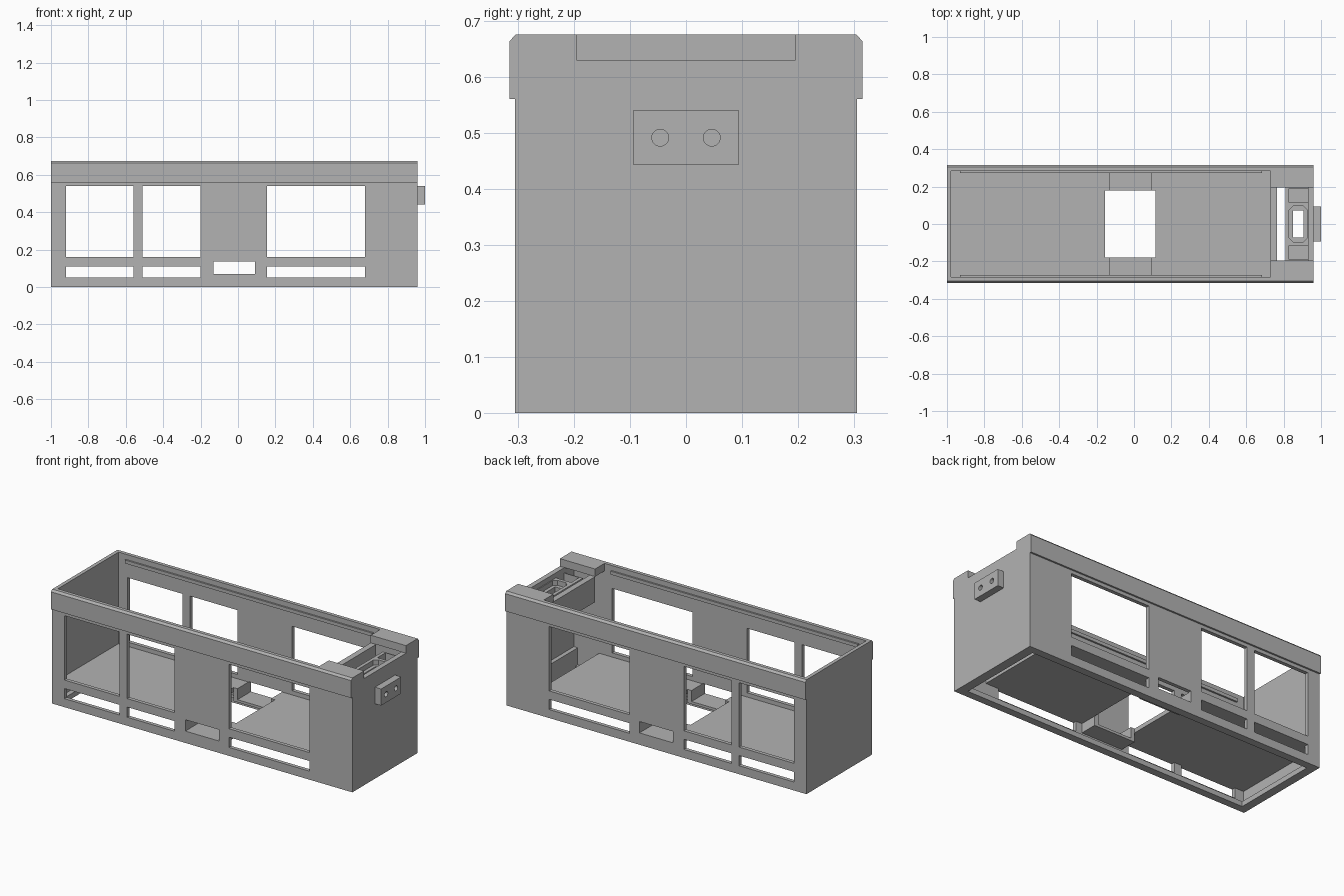
import bpy
import bmesh
import math

cube = bpy.data.objects.get("Cube")
if cube:
    bpy.data.objects.remove(cube, do_unlink=True)

grey = bpy.data.materials.new("plain_grey")
grey.use_nodes = True
TONE = (0.45, 0.45, 0.45, 1)
grey.diffuse_color = TONE
grey.node_tree.nodes["Principled BSDF"].inputs["Base Color"].default_value = TONE


def prism(name, profile, lo, hi, axis="x"):
    """Extrude a 2D profile along x (profile is y, z) or along z (profile is x, y)."""
    bm = bmesh.new()
    place = (lambda a, b: (lo, a, b)) if axis == "x" else (lambda a, b: (a, b, lo))
    face = bm.faces.new([bm.verts.new(place(a, b)) for a, b in profile])
    ext = bmesh.ops.extrude_face_region(bm, geom=[face])
    verts = [v for v in ext["geom"] if isinstance(v, bmesh.types.BMVert)]
    move = (hi - lo, 0, 0) if axis == "x" else (0, 0, hi - lo)
    bmesh.ops.translate(bm, verts=verts, vec=move)
    bmesh.ops.recalc_face_normals(bm, faces=bm.faces[:])
    mesh = bpy.data.meshes.new(name)
    bm.to_mesh(mesh)
    bm.free()
    mesh.materials.append(grey)
    obj = bpy.data.objects.new(name, mesh)
    bpy.context.collection.objects.link(obj)
    return obj


def box(name, x, y, z):
    y0, y1 = sorted(y)
    return prism(name, [(y0, z[0]), (y1, z[0]), (y1, z[1]), (y0, z[1])], *x)


def cut(obj, cutters):
    """Subtract the cutters, bake the result and remove the cutters."""
    for c in cutters:
        c.hide_render = True
        mod = obj.modifiers.new("cut", "BOOLEAN")
        mod.operation = "DIFFERENCE"
        mod.solver = "EXACT"
        mod.object = c
    bpy.context.view_layer.update()
    graph = bpy.context.evaluated_depsgraph_get()
    baked = bpy.data.meshes.new_from_object(obj.evaluated_get(graph))
    obj.modifiers.clear()
    obj.data = baked
    for c in cutters:
        bpy.data.objects.remove(c, do_unlink=True)


BACK, FRONT, TOP = -1.0, 0.96, 0.675
bays = [(-0.92, -0.56), (-0.51, -0.2), (0.155, 0.68)]

# Parts repeated on both long sides
for side, s in (("left", 1), ("right", -1)):
    # Long wall with chamfered outer rim, windows and low slots
    outline = [(0.283, 0), (0.305, 0), (0.305, 0.56), (0.315, 0.56),
               (0.315, 0.663), (0.304, TOP), (0.283, TOP)]
    wall = prism(side + "_wall", [(s * y, z) for y, z in outline], BACK, FRONT)
    holes = [box("cutter", (-0.13, 0.09), (s * 0.2, s * 0.4), (0.07, 0.137))]
    for bay in bays:
        for span in ((0.16, 0.54), (0.05, 0.11)):
            holes.append(box("cutter", bay, (s * 0.2, s * 0.4), span))
    cut(wall, holes)

    box(side + "_snap_ridge", (-0.93, 0.685), (s * 0.273, s * 0.284), (0.625, 0.645))
    box(side + "_bottom_ledge", (-0.98, 0.93), (s * 0.26, s * 0.284), (0, 0.03))
    box(side + "_corner_cap", (0.73, FRONT), (s * 0.195, s * 0.29), (0.63, TOP))

    # Open tray behind the middle slot
    box(side + "_tray_base", (-0.155, 0.115), (s * 0.18, s * 0.284), (0.055, 0.07))
    for x in ((-0.155, -0.13), (0.09, 0.115)):
        box(side + "_tray_cheek", x, (s * 0.18, s * 0.284), (0.055, 0.135))

# End walls and their bottom ledges
box("rear_end_wall", (BACK, -0.978), (-0.29, 0.29), (0, TOP))
box("nose_end_wall", (0.93, FRONT), (-0.29, 0.29), (0, 0.63))
box("rear_bottom_ledge", (-0.98, -0.95), (-0.26, 0.26), (0, 0.03))
box("nose_bottom_ledge", (0.905, 0.935), (-0.284, 0.284), (0, 0.13))

# Floor with its middle opening and tray notches
floor = box("floor", (-0.979, 0.765), (-0.284, 0.284), (0.11, 0.135))
cut(floor, [box("cutter", (-0.155, 0.115), (-0.18, 0.18), (0, 0.3)),
            box("cutter", (-0.13, 0.09), (-0.3, 0.3), (0, 0.3))])

# Hanging partition
box("partition", (0.73, 0.765), (-0.195, 0.195), (0.48, 0.63))

# Bracket block with side pockets and an eight-sided recess around a shaft
bracket = box("bracket", (0.81, 0.932), (-0.195, 0.195), (0.44, 0.6))
octagon = [(0.83, -0.075), (0.85, -0.095), (0.905, -0.095), (0.925, -0.075),
           (0.925, 0.075), (0.905, 0.095), (0.85, 0.095), (0.83, 0.075)]
cut(bracket, [prism("cutter", octagon, 0.57, 0.7, "z"),
              box("cutter", (0.85, 0.905), (-0.072, 0.072), (0.3, 0.7)),
              box("cutter", (0.83, 0.93), (0.115, 0.19), (0.47, 0.7)),
              box("cutter", (0.83, 0.93), (-0.19, -0.115), (0.47, 0.7))])

# Coupling plate with two round sockets
plate = box("coupling_plate", (FRONT, 1.0), (-0.094, 0.094), (0.442, 0.54))
sockets = []
for y in (-0.046, 0.046):
    ring = [(y + 0.015 * math.cos(i * math.tau / 24), 0.491 + 0.015 * math.sin(i * math.tau / 24))
            for i in range(24)]
    sockets.append(prism("cutter", ring, 0.965, 1.1))
cut(plate, sockets)
